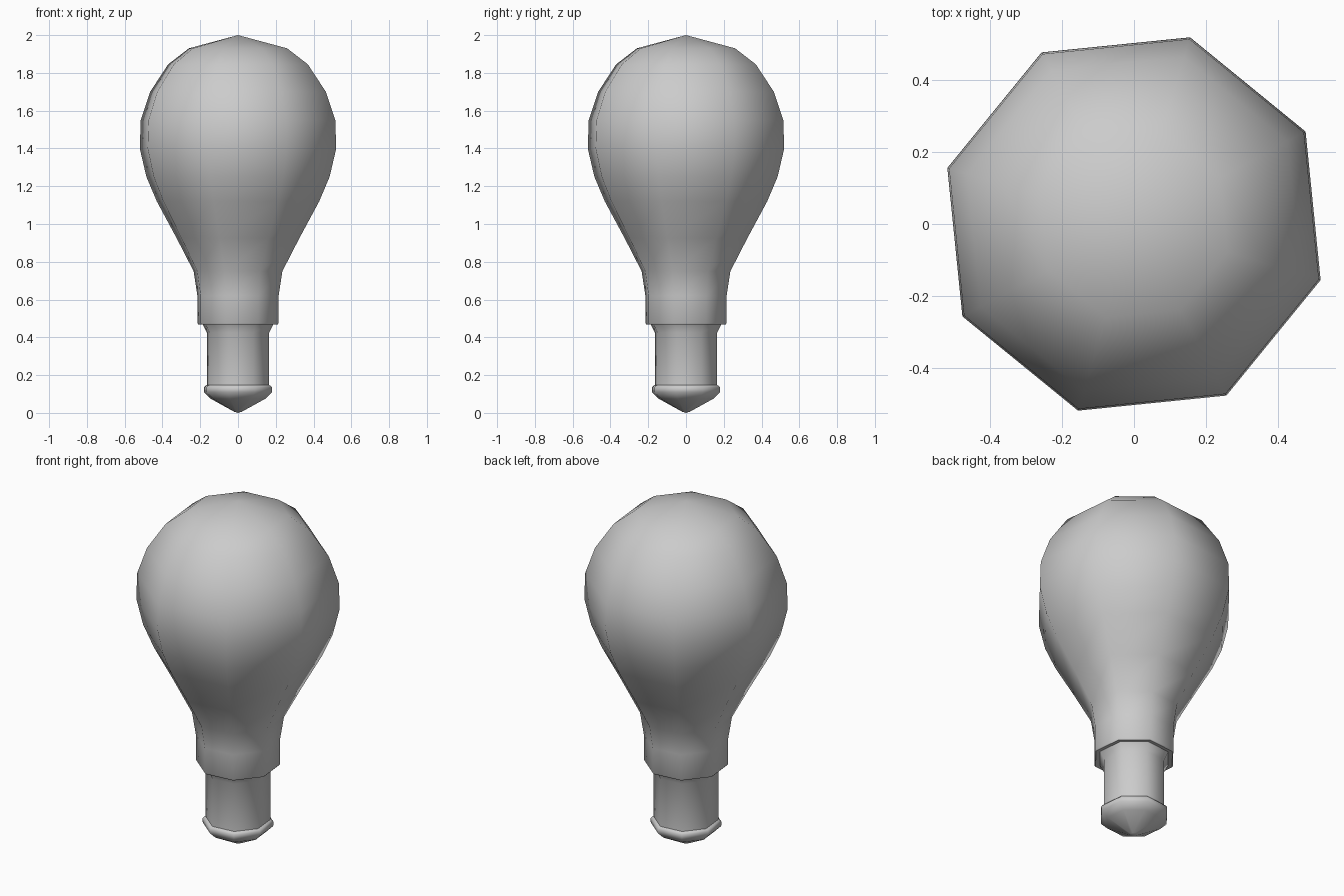
import bpy, bmesh, math

if "Cube" in bpy.data.objects:
    bpy.data.objects.remove(bpy.data.objects["Cube"])

SIDES = 8
TURN = math.radians(28.3)      # twist of the octagon seen from above
K = 1 / math.cos(math.radians(16.7))   # silhouette half-width -> corner radius


def lathe(name, profile):
    """Revolve (half width, z) points, listed bottom to top, into an octagonal part."""
    bm = bmesh.new()
    rings = []
    for w, z in profile:
        if w == 0:
            rings.append([bm.verts.new((0, 0, z))] * SIDES)
        else:
            rings.append([bm.verts.new((w * K * math.cos(TURN + i * math.tau / SIDES),
                                        w * K * math.sin(TURN + i * math.tau / SIDES), z))
                          for i in range(SIDES)])
    for a, b in zip(rings, rings[1:]):
        for i in range(SIDES):
            j = (i + 1) % SIDES
            bm.faces.new(list(dict.fromkeys((a[i], a[j], b[j], b[i]))))
    bmesh.ops.recalc_face_normals(bm, faces=bm.faces)
    mesh = bpy.data.meshes.new(name)
    bm.to_mesh(mesh)
    bm.free()
    ob = bpy.data.objects.new(name, mesh)
    bpy.context.collection.objects.link(ob)
    bpy.ops.object.select_all(action='DESELECT')
    ob.select_set(True)
    bpy.context.view_layer.objects.active = ob
    bpy.ops.object.shade_smooth_by_angle(angle=math.radians(65))
    return ob


# Glass envelope with collar, closed underneath by the collar's lip
lathe("glass_bulb", [
    (0, 0.47), (0.185, 0.47), (0.21, 0.467), (0.215, 0.475), (0.215, 0.62), (0.235, 0.75),
    (0.325, 0.925), (0.43, 1.12), (0.485, 1.25), (0.52, 1.40),
    (0.515, 1.55), (0.465, 1.70), (0.37, 1.845), (0.26, 1.93), (0, 2.0)])

# Socket neck, flaring out under the collar, with the rim and pointed contact below
lathe("socket_base", [
    (0, 0), (0.02, 0.006), (0.145, 0.075), (0.18, 0.11), (0.181, 0.135), (0.172, 0.145),
    (0.165, 0.147), (0.165, 0.425), (0.187, 0.47)])
